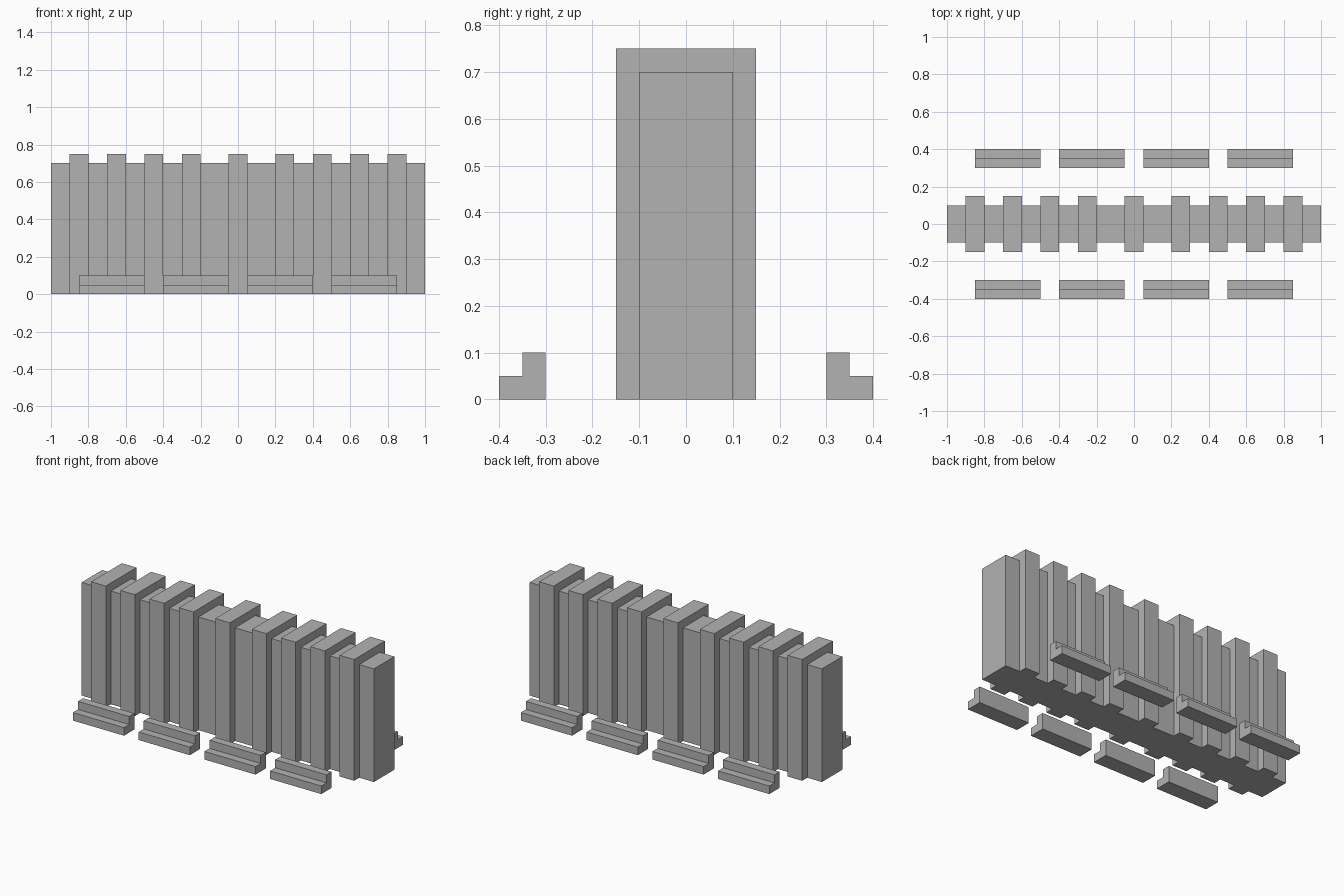
import bpy
import bmesh
from mathutils import Vector

cube = bpy.data.objects.get("Cube")
if cube:
    bpy.data.objects.remove(cube, do_unlink=True)

# Single stone grey
stone = bpy.data.materials.new("stone grey")
stone.use_nodes = True
grey = (0.45, 0.45, 0.45, 1)
stone.diffuse_color = grey
stone.node_tree.nodes["Principled BSDF"].inputs["Base Color"].default_value = grey


def extrude_x(name, profile, x0, x1):
    """Extrude a closed (y, z) profile along x from x0 to x1."""
    bm = bmesh.new()
    face = bm.faces.new([bm.verts.new((x0, y, z)) for y, z in profile])
    geom = bmesh.ops.extrude_face_region(bm, geom=[face])["geom"]
    moved = [v for v in geom if isinstance(v, bmesh.types.BMVert)]
    bmesh.ops.translate(bm, verts=moved, vec=Vector((x1 - x0, 0, 0)))
    bmesh.ops.recalc_face_normals(bm, faces=bm.faces)
    mesh = bpy.data.meshes.new(name)
    bm.to_mesh(mesh)
    bm.free()
    mesh.materials.append(stone)
    obj = bpy.data.objects.new(name, mesh)
    bpy.context.collection.objects.link(obj)
    return obj


def slab(half_depth, height):
    return [(-half_depth, 0), (half_depth, 0), (half_depth, height), (-half_depth, height)]


# Long wall
extrude_x("wall", slab(0.1, 0.7), -1, 1)

# Taller, deeper pillars along the wall
for x in (-0.85, -0.65, -0.45, -0.25, 0, 0.25, 0.45, 0.65, 0.85):
    extrude_x("pillar", slab(0.15, 0.75), x - 0.05, x + 0.05)

# Stepped benches on both sides, high step towards the wall
step = [(0.3, 0), (0.4, 0), (0.4, 0.05), (0.35, 0.05), (0.35, 0.1), (0.3, 0.1)]
for side, label in ((-1, "front_bench"), (1, "back_bench")):
    for x in (-0.85, -0.4, 0.05, 0.5):
        extrude_x(label, [(side * y, z) for y, z in step], x, x + 0.35)
